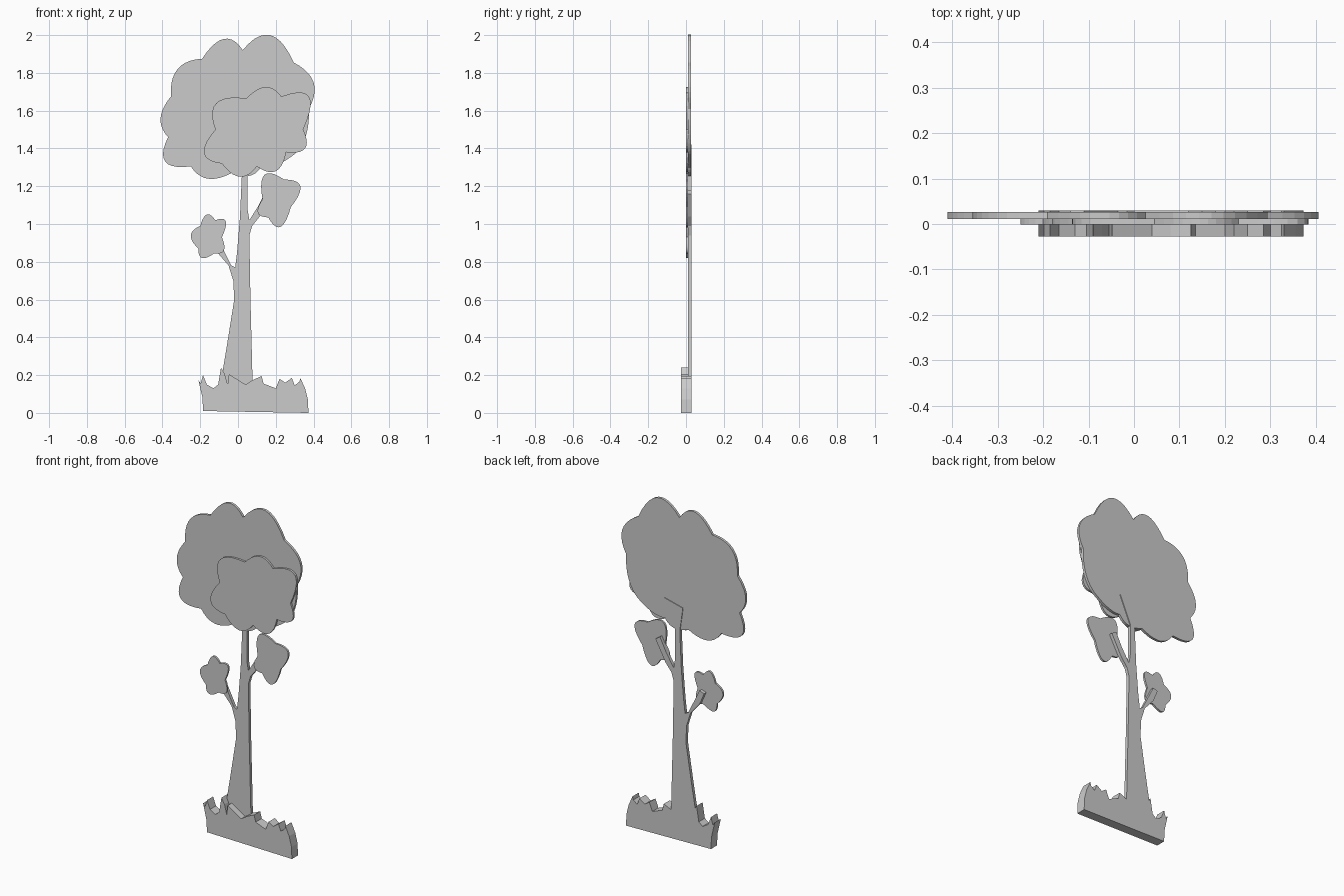
import bpy
import bmesh
from mathutils import Vector

default_cube = bpy.data.objects.get("Cube")
if default_cube:
    bpy.data.objects.remove(default_cube, do_unlink=True)

# Single plain grey shared by every part
grey = bpy.data.materials.new("plain_grey")
grey.use_nodes = True
grey_value = (0.6, 0.6, 0.6, 1)
grey.diffuse_color = grey_value
grey.node_tree.nodes["Principled BSDF"].inputs["Base Color"].default_value = grey_value


def cut_board(name, outline, front, back):
    """Flat board: an (x, z) outline extruded from y = front to y = back."""
    mesh = bpy.data.meshes.new(name)
    bm = bmesh.new()
    face = bm.faces.new([bm.verts.new((x, front, z)) for x, z in outline])
    extruded = bmesh.ops.extrude_face_region(bm, geom=[face])
    moved = [v for v in extruded["geom"] if isinstance(v, bmesh.types.BMVert)]
    bmesh.ops.translate(bm, verts=moved, vec=(0, back - front, 0))
    bmesh.ops.recalc_face_normals(bm, faces=bm.faces)
    bm.to_mesh(mesh)
    bm.free()
    mesh.materials.append(grey)
    board = bpy.data.objects.new(name, mesh)
    bpy.context.collection.objects.link(board)
    return board


def scalloped(points, steps=10):
    """Leafy outline from alternating notch and lobe-tip points."""
    points = [Vector(p) for p in points]
    outline = []
    for i in range(0, len(points), 2):
        start, tip = points[i], points[i + 1]
        end = points[(i + 2) % len(points)]
        control = 2 * tip - (start + end) / 2
        for k in range(steps):
            t = k / steps
            outline.append(start * (1 - t) ** 2 + control * 2 * t * (1 - t) + end * t ** 2)
    return outline


# Foliage: large crown behind, smaller crown and two clumps in front
large_crown = [
    (-.37, 1.46), (-.41, 1.56), (-.355, 1.675), (-.32, 1.82), (-.19, 1.875),
    (-.075, 1.98), (.025, 1.92), (.17, 2), (.295, 1.855), (.4, 1.75),
    (.375, 1.61), (.36, 1.47), (.3, 1.37), (.2, 1.31), (.12, 1.3),
    (.06, 1.255), (-.035, 1.27), (-.16, 1.24), (-.25, 1.305), (-.385, 1.33)]
small_crown = [
    (-.12, 1.5), (-.115, 1.64), (.045, 1.665), (.145, 1.725), (.23, 1.675),
    (.375, 1.675), (.345, 1.5), (.355, 1.4), (.255, 1.38), (.2, 1.28),
    (.1, 1.305), (.01, 1.25), (-.085, 1.32), (-.18, 1.375)]
left_clump = [
    (.13, 1.13), (.14, 1.26), (.245, 1.235), (.33, 1.2), (.28, 1.09),
    (.225, .985), (.16, 1.035), (.105, 1.06)]
right_clump = [
    (-.2, .99), (-.165, 1.05), (-.12, 1.02), (-.065, 1.015), (-.085, .93),
    (-.075, .86), (-.125, .845), (-.19, .82), (-.21, .87), (-.25, .94)]

cut_board("large_crown", scalloped(large_crown), .011, .026)
for name, points in (("small_crown", small_crown),
                     ("left_leaf_clump", left_clump),
                     ("right_leaf_clump", right_clump)):
    cut_board(name, scalloped(points), -.001, .011)

# Trunk with a branch on each side and a forked top
trunk = [
    (-.12, .02), (-.09, .17), (-.055, .38), (-.02, .6), (-.025, .7), (-.05, .78),
    (-.11, .85), (-.14, .92), (-.11, .93), (-.08, .87), (-.035, .78), (-.015, .77),
    (-.005, .85), (.01, 1.03), (.02, 1.25), (0, 1.39), (.12, 1.42), (.05, 1.26),
    (.05, 1.08), (.06, 1.02), (.11, 1.1), (.15, 1.18), (.18, 1.16), (.115, 1.04),
    (.075, .99), (.06, .94), (.066, .6), (.077, .17), (.08, .02)]
cut_board("trunk", trunk, .011, .03)

# Grass base with ragged blades along its top edge
grass = [
    (-.185, .01), (-.188, .08), (-.21, .175), (-.198, .155), (-.185, .2), (-.165, .15),
    (-.13, .13), (-.105, .15), (-.09, .24), (-.07, .205), (-.055, .15), (-.048, .205),
    (.04, .15), (.08, .175), (.125, .195), (.135, .155), (.2, .13), (.22, .18),
    (.25, .16), (.285, .185), (.3, .145), (.325, .165), (.33, .185), (.355, .13),
    (.37, .07), (.373, 0)]
cut_board("grass_base", grass, -.027, .03)
